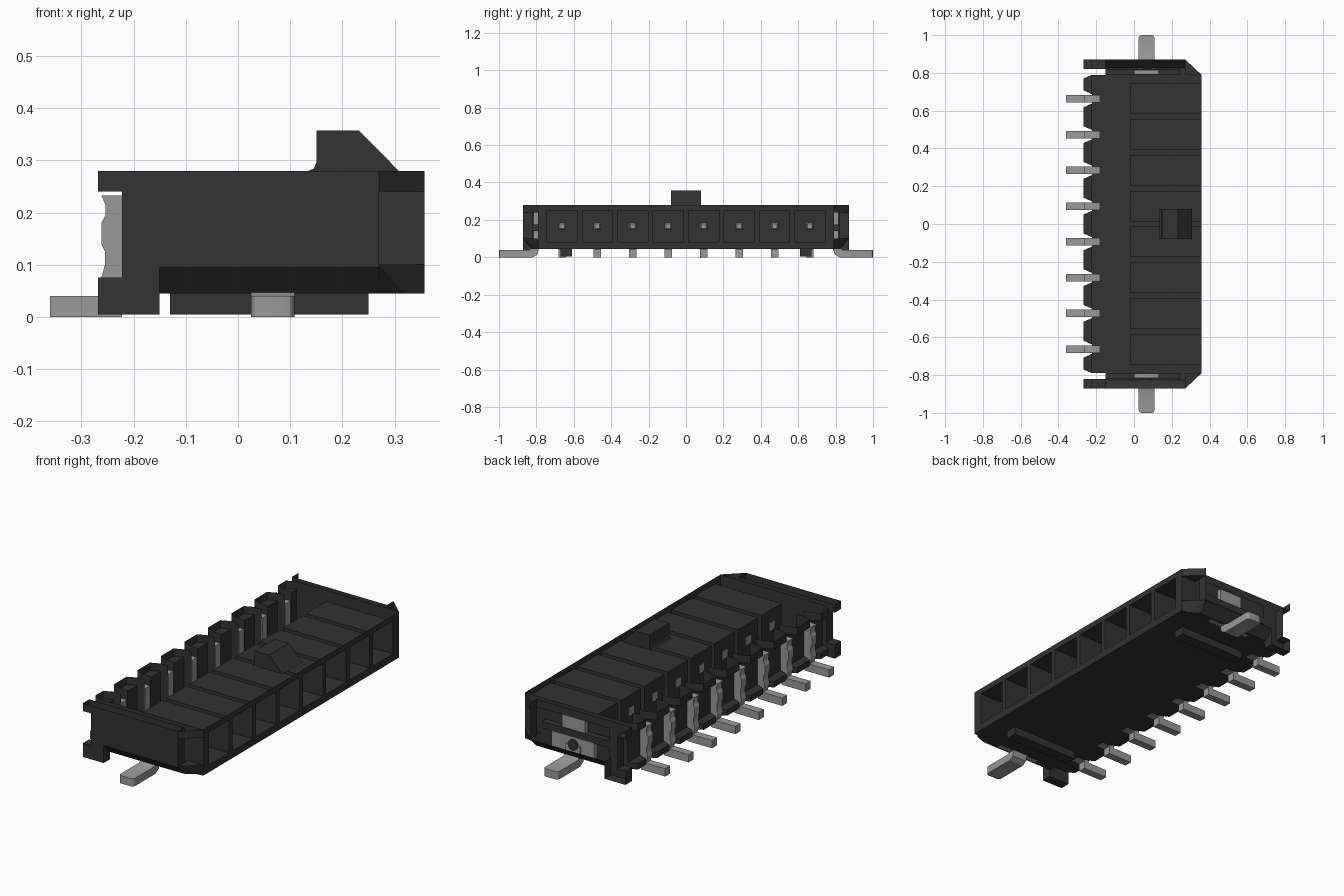
import bpy, bmesh

cube = bpy.data.objects.get("Cube")
if cube:
    bpy.data.objects.remove(cube, do_unlink=True)


def material(name, v):
    m = bpy.data.materials.new(name)
    m.use_nodes = True
    col = (v, v, v, 1)
    m.diffuse_color = col
    b = next(n for n in m.node_tree.nodes if n.type == 'BSDF_PRINCIPLED')
    b.inputs["Base Color"].default_value = col
    return m


BLACK = material("black plastic", 0.033)
METAL = material("grey metal", 0.32)


def sheet(bm, pts, axis, d):
    """Flat face from a 2D outline, placed at distance d along an axis."""
    k = "xyz".index(axis)
    return bm.faces.new([bm.verts.new((*p[:k], d, *p[k:])) for p in pts])


def rect(bm, axis, d, a0, a1, b0, b1):
    sheet(bm, [(a0, b0), (a1, b0), (a1, b1), (a0, b1)], axis, d)


def ribbon(bm, path, z0, z1):
    """Upright walls along an open path in plan."""
    for (xa, ya), (xb, yb) in zip(path, path[1:]):
        bm.faces.new([bm.verts.new(c) for c in (
            (xa, ya, z0), (xb, yb, z0), (xb, yb, z1), (xa, ya, z1))])


def prism(bm, pts, axis, lo, hi):
    a = list(sheet(bm, pts, axis, lo).verts)
    b = list(sheet(bm, pts, axis, hi).verts)
    for i in range(len(a)):
        bm.faces.new((a[i], a[i - 1], b[i - 1], b[i]))


def box(bm, x0, x1, y0, y1, z0, z1):
    prism(bm, [(x0, y0), (x1, y0), (x1, y1), (x0, y1)], "z", z0, z1)


def finish(bm, name, mat):
    bmesh.ops.remove_doubles(bm, verts=bm.verts, dist=0.0001)
    bmesh.ops.recalc_face_normals(bm, faces=bm.faces)
    me = bpy.data.meshes.new(name)
    bm.to_mesh(me)
    bm.free()
    me.materials.append(mat)
    ob = bpy.data.objects.new(name, me)
    bpy.context.collection.objects.link(ob)
    return ob


def smooth(ob):
    bpy.ops.object.select_all(action='DESELECT')
    ob.select_set(True)
    bpy.context.view_layer.objects.active = ob
    bpy.ops.object.shade_smooth_by_angle()


PITCH = 0.1893
CELLS = [(i - 3.5) * PITCH for i in range(8)]
GAPS = [(i - 3) * PITCH for i in range(7)]
BACK, FRONT, SIDE, OUT = -0.02, 0.357, 0.79, 0.872
BOTTOM, TOP = 0.045, 0.28
LOW, HIGH, HALF = 0.082, 0.25, 0.081
REAR, TIP, SLOT = -0.222, -0.268, -0.18

# Open-topped shell: floor, side walls and front frame
bm = bmesh.new()
rect(bm, "z", BOTTOM, REAR, FRONT, -SIDE, SIDE)
for y in (-SIDE, SIDE):
    rect(bm, "y", y, SLOT, FRONT, BOTTOM, TOP)
rect(bm, "x", FRONT, -SIDE, SIDE, BOTTOM, LOW)
rect(bm, "x", FRONT, -SIDE, SIDE, HIGH, TOP)
edges = [-SIDE] + [y + s * HALF for y in CELLS for s in (-1, 1)] + [SIDE]
for y0, y1 in zip(edges[::2], edges[1::2]):
    rect(bm, "x", FRONT, y0, y1, LOW, HIGH)
finish(bm, "housing_shell", BLACK)

# Socket cells, open at the front
bm = bmesh.new()
for y in CELLS:
    rect(bm, "x", BACK, y - HALF, y + HALF, LOW, HIGH)
    for z in (LOW, HIGH):
        rect(bm, "z", z, BACK, FRONT, y - HALF, y + HALF)
    for s in (-HALF, HALF):
        rect(bm, "y", y + s, BACK, FRONT, LOW, HIGH)
finish(bm, "socket_cells", BLACK)

# Latch bump with ramp and small base fillet
bm = bmesh.new()
prism(bm, [(0.135, TOP), (0.145, 0.284), (0.15, 0.295), (0.15, FRONT),
           (0.232, FRONT), (0.308, TOP)], "y", -0.08, 0.08)
finish(bm, "latch_bump", BLACK)

# Rails under the housing
bm = bmesh.new()
for y in (-0.64, 0.64):
    box(bm, -0.13, 0.25, y - 0.03, y + 0.03, 0.005, 0.047)
finish(bm, "bottom_rails", BLACK)

# Hollow posts between the contacts, with ledges at top and bottom
bm = bmesh.new()
spans = [(y - 0.07, y + 0.07) for y in GAPS]
spans += [(-SIDE, CELLS[0] - 0.025), (CELLS[-1] + 0.025, SIDE)]
for y0, y1 in spans:
    ledge = [(REAR, y0), (TIP, y0 + 0.02), (TIP, y1 - 0.02), (REAR, y1)]
    ribbon(bm, [(SLOT, y0), (REAR, y0), (REAR, y1), (SLOT, y1)], 0.075, 0.24)
    for z0, z1 in ((BOTTOM, 0.075), (0.24, TOP)):
        ribbon(bm, [(SLOT, y0)] + ledge + [(SLOT, y1)], z0, z1)
    for z in (BOTTOM, 0.075, 0.24):
        sheet(bm, ledge, "z", z)
finish(bm, "contact_posts", BLACK)

# End guards: corner chamfers, sloped skirts, rear posts and hooks
for s, label in ((-1, "right"), (1, "left")):
    bm = bmesh.new()
    corner = [(0.27, s * SIDE), (0.27, s * OUT), (FRONT, s * SIDE)]
    ribbon(bm, corner[1:], 0.24, TOP)
    sheet(bm, corner, "z", 0.24)
    # Lower corner is cut back so that it meets the sloped skirt
    low = [bm.verts.new((x, s * y, BOTTOM))
           for x, y in ((0.27, SIDE), (0.27, 0.825), (0.32, SIDE + 0.005),
                        (FRONT, SIDE))]
    high = [bm.verts.new((x, y, 0.1)) for x, y in corner]
    bm.faces.new(low)
    bm.faces.new(high)
    bm.faces.new((low[1], low[2], high[1]))
    bm.faces.new((low[2], low[3], high[2], high[1]))
    # Skirt: flat strip, then slope
    rect(bm, "z", BOTTOM, -0.15, 0.27, *sorted((s * SIDE, s * 0.825)))
    skirt = [(s * 0.825, BOTTOM), (s * OUT, 0.095)]
    bm.faces.new([bm.verts.new((x, *p)) for x, p in (
        (-0.15, skirt[0]), (0.27, skirt[0]), (0.27, skirt[1]),
        (-0.15, skirt[1]))])
    # Rear post with upper tab and lower hook
    a, b = sorted((s * 0.82, s * OUT))
    for x, z0, z1 in ((TIP, 0.24, TOP), (REAR, 0.075, 0.24),
                      (TIP, 0.005, 0.075), (-0.15, 0.005, 0.095),
                      (0.27, 0.095, TOP)):
        rect(bm, "x", x, a, b, z0, z1)
    for z, x1 in ((0.24, REAR), (0.075, REAR), (0.005, -0.15)):
        rect(bm, "z", z, TIP, x1, a, b)
    # Inner face of the guard around its window
    rect(bm, "y", s * 0.82, TIP, 0.27, 0.24, TOP)
    rect(bm, "y", s * 0.82, REAR, -0.14, 0.075, 0.24)
    rect(bm, "y", s * 0.82, TIP, -0.15, 0.005, 0.075)
    rect(bm, "x", -0.165, *sorted((s * SIDE, s * 0.82)), BOTTOM, 0.24)
    if s < 0:
        # The outer panel closes this end only
        sheet(bm, [(TIP, 0.005), (-0.15, 0.005), (-0.15, 0.095),
                   (0.27, 0.095), (0.27, TOP), (TIP, TOP), (TIP, 0.24),
                   (REAR, 0.24), (REAR, 0.075), (TIP, 0.075)], "y", -OUT)
    # Retaining bar across the clip
    box(bm, -0.15, 0.24, *sorted((s * SIDE, s * 0.82)), 0.14, 0.175)
    finish(bm, "end_guard_" + label, BLACK)

    # Solder clip: plate, bent tail and flat foot with a rounded end
    bm = bmesh.new()
    plate = sorted((s * 0.792, s * 0.815))
    box(bm, -0.05, 0.19, *plate, 0.044, 0.14)
    box(bm, 0.0, 0.13, *plate, 0.14, 0.24)
    tail = [(0.787, 0.1), (0.787, 0.04), (0.795, 0.015), (0.82, 0), (1, 0),
            (1, 0.04), (0.838, 0.04), (0.824, 0.048), (0.82, 0.1)]
    prism(bm, [(s * y, z) for y, z in tail], "x", 0.025, 0.108)
    ends = [e for e in bm.edges
            if all(abs(v.co.y) > 0.99 for v in e.verts)
            and abs(e.verts[0].co.z - e.verts[1].co.z) > 0.01]
    bmesh.ops.bevel(bm, geom=ends, offset=0.014, segments=3, profile=0.5,
                    affect='EDGES')
    smooth(finish(bm, "solder_clip_" + label, METAL))

    # Peg through the clip
    bm = bmesh.new()
    bmesh.ops.create_circle(bm, cap_ends=True, segments=12, radius=0.028)
    ring = [(0.065 + v.co.x, 0.1 + v.co.y) for v in bm.verts]
    bm.clear()
    prism(bm, ring, "y", *sorted((s * 0.8, s * 0.825)))
    finish(bm, "clip_peg_" + label, BLACK)

# Contacts: square pin, wavy upright and solder foot
for i, y in enumerate(CELLS):
    bm = bmesh.new()
    box(bm, BACK - 0.003, 0.23, y - 0.02, y + 0.02, 0.147, 0.187)
    tip, base = ([bm.verts.new((x, y + a * w, 0.167 + b * w))
                  for a, b in ((-1, -1), (1, -1), (1, 1), (-1, 1))]
                 for x, w in ((0.25, 0.012), (0.23, 0.02)))
    bm.faces.new(tip)
    for k in range(4):
        bm.faces.new((base[k], base[k - 1], tip[k - 1], tip[k]))
    upright = [(SLOT, 0.04), (-0.25, 0.04), (-0.262, 0.075), (-0.255, 0.1),
               (-0.255, 0.125), (-0.262, 0.14), (-0.262, 0.18),
               (-0.254, 0.195), (-0.254, 0.215), (-0.262, 0.233),
               (SLOT, 0.233)]
    prism(bm, upright, "y", y - 0.02, y + 0.02)
    box(bm, -0.36, REAR, y - 0.02, y + 0.02, 0, 0.04)
    finish(bm, "contact_%d" % (i + 1), METAL)
